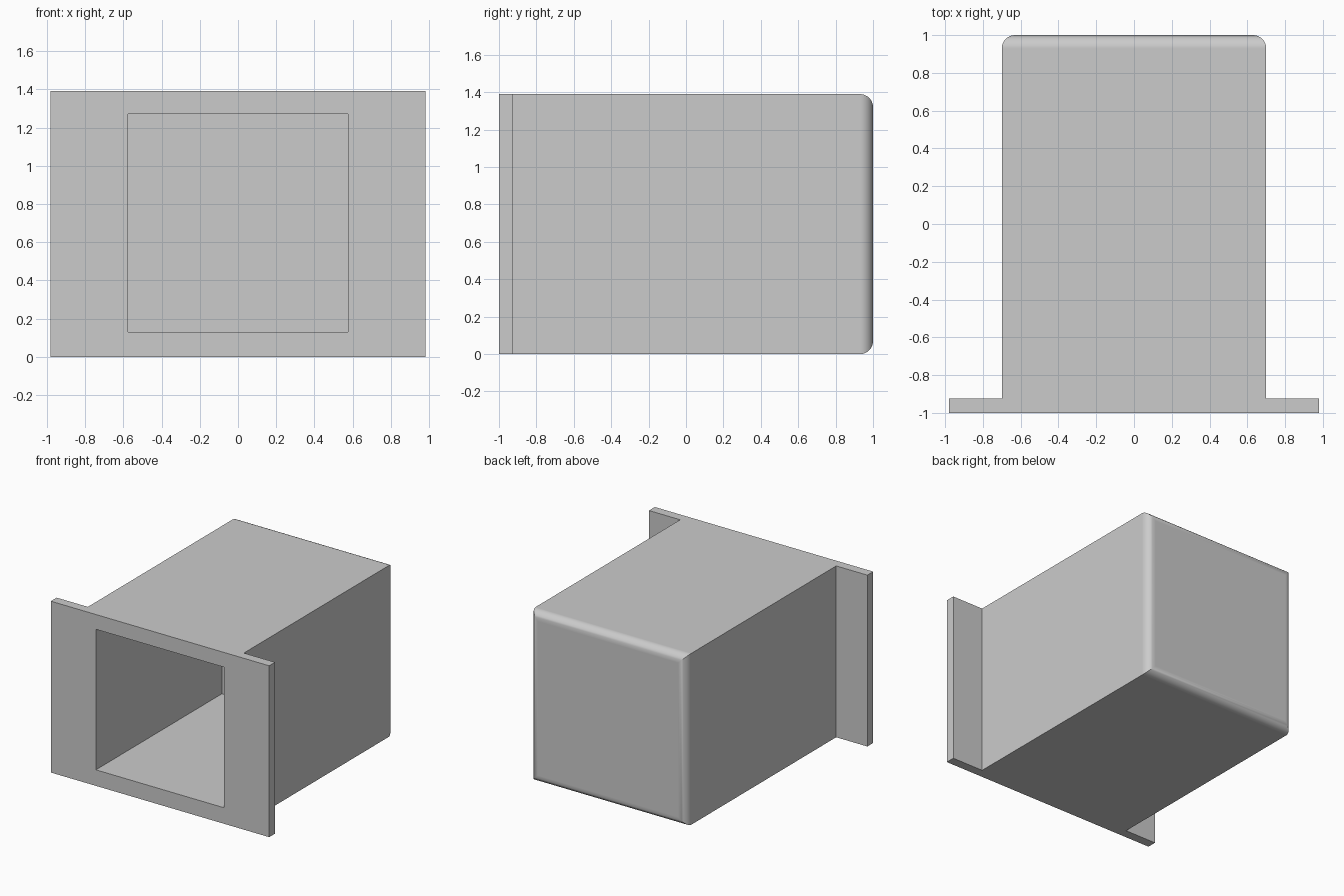
import bpy, bmesh

if "Cube" in bpy.data.objects:
    bpy.data.objects.remove(bpy.data.objects["Cube"])

HEIGHT = 1.39
grey = bpy.data.materials.new("plain grey")
grey.diffuse_color = (0.6, 0.6, 0.6, 1)
grey.use_nodes = True
grey.node_tree.nodes["Principled BSDF"].inputs["Base Color"].default_value = grey.diffuse_color

bm = bmesh.new()

# Plan outline: box body with a wide front flange, raised to full height
half = [(0.98, -1), (0.98, -0.925), (0.70, -0.925), (0.70, 1)]
outline = half + [(-x, y) for x, y in reversed(half)]
base = bm.faces.new([bm.verts.new((x, y, 0)) for x, y in outline])
top = bmesh.ops.extrude_face_region(bm, geom=[base])
bmesh.ops.translate(bm, vec=(0, 0, HEIGHT),
                    verts=[v for v in top["geom"] if isinstance(v, bmesh.types.BMVert)])
bmesh.ops.recalc_face_normals(bm, faces=bm.faces)

# Opening and cavity: inset the front face twice and place each ring
front = min(bm.faces, key=lambda f: f.calc_center_median().y)
for depth in (-1, 0.615):
    bmesh.ops.inset_individual(bm, faces=[front], thickness=0.05)
    for v in front.verts:
        v.co = (0.575 if v.co.x > 0 else -0.575, depth,
                1.27 if v.co.z > HEIGHT / 2 else 0.13)

# Rounded edges around the closed back end
back = [e for e in bm.edges if all(v.co.y > 0.99 for v in e.verts)]
bmesh.ops.bevel(bm, geom=back, offset=0.07, segments=8, profile=0.5, affect='EDGES')
bmesh.ops.recalc_face_normals(bm, faces=bm.faces)

mesh = bpy.data.meshes.new("flanged_box")
bm.to_mesh(mesh)
bm.free()
mesh.materials.append(grey)
box = bpy.data.objects.new("flanged_box", mesh)
bpy.context.collection.objects.link(box)

# Smooth rounding with crisp edges and even flat faces
bpy.context.view_layer.objects.active = box
box.select_set(True)
bpy.ops.object.shade_smooth_by_angle(angle=0.52)
weighted = box.modifiers.new("even_normals", 'WEIGHTED_NORMAL')
weighted.keep_sharp = True
